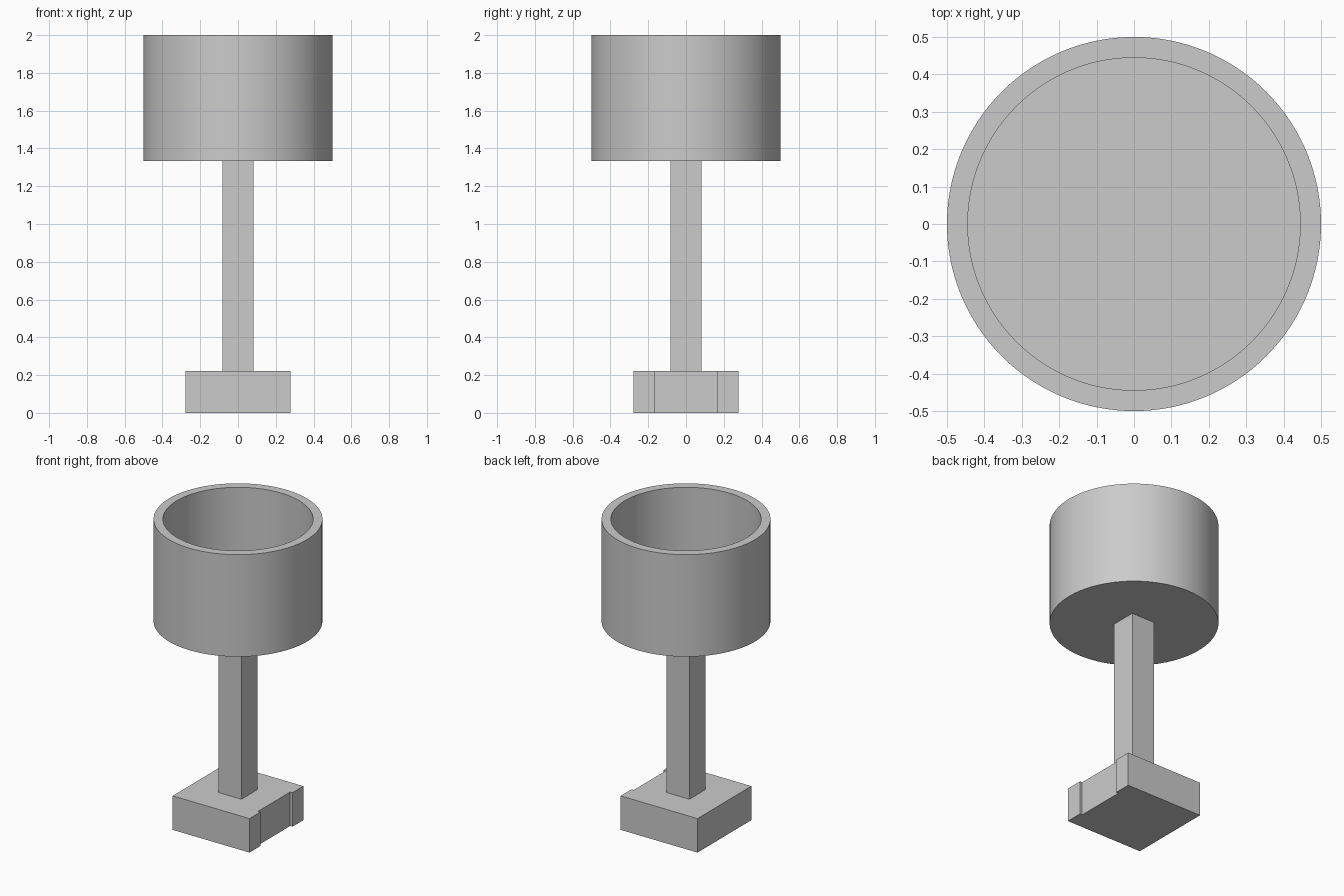
import bpy
import bmesh
import math

cube = bpy.data.objects.get("Cube")
if cube:
    bpy.data.objects.remove(cube, do_unlink=True)

U = 1 / 18  # design module

grey = bpy.data.materials.new("plain_grey")
grey.use_nodes = True
colour = (0.6, 0.6, 0.6, 1)
grey.diffuse_color = colour
grey.node_tree.nodes["Principled BSDF"].inputs["Base Color"].default_value = colour


def make_object(name, bm):
    bmesh.ops.recalc_face_normals(bm, faces=bm.faces)
    mesh = bpy.data.meshes.new(name)
    bm.to_mesh(mesh)
    bm.free()
    mesh.materials.append(grey)
    obj = bpy.data.objects.new(name, mesh)
    bpy.context.collection.objects.link(obj)
    return obj


def prism(name, outline, z0, z1):
    """Extrude a flat outline from z0 up to z1."""
    bm = bmesh.new()
    face = bm.faces.new([bm.verts.new((x, y, z0)) for x, y in outline])
    ext = bmesh.ops.extrude_face_region(bm, geom=[face])
    top = [v for v in ext["geom"] if isinstance(v, bmesh.types.BMVert)]
    bmesh.ops.translate(bm, verts=top, vec=(0, 0, z1 - z0))
    return make_object(name, bm)


# Square base with a shallow full-height recess on the +x side
b, n, d = 5 * U, 3 * U, 0.3 * U
prism("base", [(-b, -b), (b, -b), (b, -n), (b - d, -n),
               (b - d, n), (b, n), (b, b), (-b, b)], 0, 4 * U)

# Square post
p = 1.5 * U
prism("post", [(-p, -p), (p, -p), (p, p), (-p, p)], 4 * U, 24 * U)

# Round open cup: lathe a wall and floor profile
bm = bmesh.new()
profile = [(0, 24), (9, 24), (9, 36), (8, 36), (8, 25), (0, 25)]
verts = [bm.verts.new((r * U, 0, z * U)) for r, z in profile]
edges = [bm.edges.new(pair) for pair in zip(verts, verts[1:])]
bmesh.ops.spin(bm, geom=verts + edges, cent=(0, 0, 0), axis=(0, 0, 1),
               angle=math.tau, steps=128, use_merge=True)
bmesh.ops.remove_doubles(bm, verts=bm.verts, dist=1e-5)
cup = make_object("cup", bm)

bpy.ops.object.select_all(action="DESELECT")
cup.select_set(True)
bpy.context.view_layer.objects.active = cup
bpy.ops.object.shade_smooth_by_angle(angle=math.radians(30))
